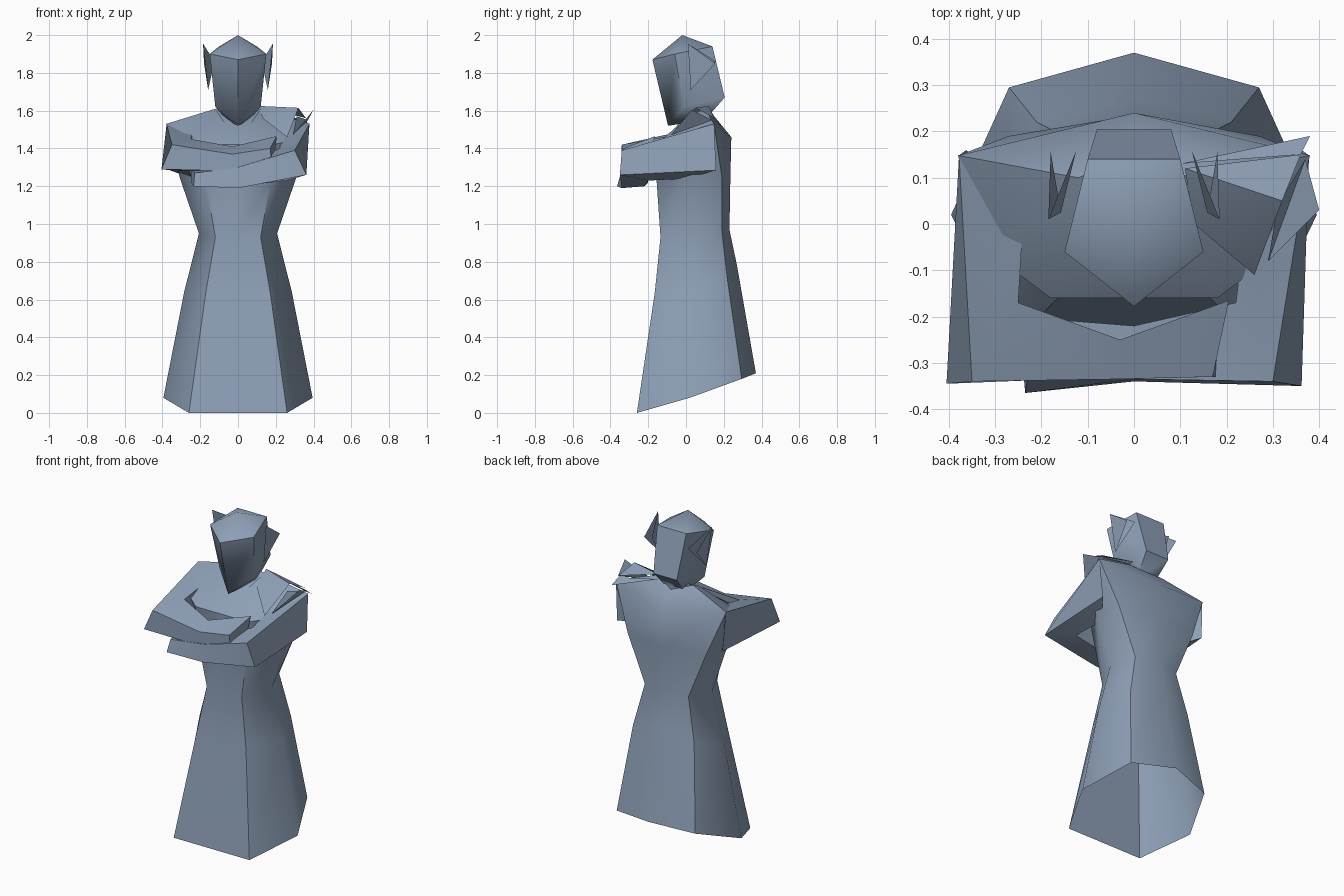
import bpy, bmesh, math

if "Cube" in bpy.data.objects:
    bpy.data.objects.remove(bpy.data.objects["Cube"], do_unlink=True)

COLOR = (0.27, 0.35, 0.47, 1)
slate = bpy.data.materials.new("slate_blue")
slate.use_nodes = True
slate.diffuse_color = COLOR
slate.node_tree.nodes["Principled BSDF"].inputs["Base Color"].default_value = COLOR


def finish(name, bm, angle, fix_normals=True):
    if fix_normals:
        bmesh.ops.recalc_face_normals(bm, faces=bm.faces)
    mesh = bpy.data.meshes.new(name)
    bm.to_mesh(mesh)
    bm.free()
    mesh.materials.append(slate)
    obj = bpy.data.objects.new(name, mesh)
    bpy.context.collection.objects.link(obj)
    bpy.ops.object.select_all(action='DESELECT')
    obj.select_set(True)
    bpy.context.view_layer.objects.active = obj
    bpy.ops.object.shade_smooth_by_angle(angle=math.radians(angle))


def loft(name, rings, cap_start, cap_end, angle):
    """Join rings of equal length with quads."""
    bm = bmesh.new()
    loops = [[bm.verts.new(p) for p in ring] for ring in rings]
    n = len(loops[0])
    for a, b in zip(loops, loops[1:]):
        for i in range(n):
            j = (i + 1) % n
            bm.faces.new((a[i], a[j], b[j], b[i]))
    if cap_start:
        bm.faces.new(loops[0])
    if cap_end:
        bm.faces.new(loops[-1])
    finish(name, bm, angle)


def flip(points):
    return [(-x, y, z) for x, y, z in points]


def mirrored_ring(half):
    """Front centre to back centre along +x, then back along -x."""
    return half + flip(half[-2:0:-1])


def sheet(name, triangles):
    bm = bmesh.new()
    for tri in triangles:
        bm.faces.new([bm.verts.new(p) for p in tri])
    bmesh.ops.remove_doubles(bm, verts=bm.verts, dist=0.001)
    finish(name, bm, 30, False)


# Robe: open slanted hem, waist, chest, shoulder cape and neck
robe = [
    [(0, -.26, 0), (.26, -.26, 0), (.395, .02, .08), (.27, .295, .18), (0, .37, .21)],
    [(0, -.165, .64), (.17, -.165, .64), (.285, .03, .64), (.21, .22, .7), (0, .27, .78)],
    [(0, -.135, .93), (.12, -.135, .93), (.207, .04, .95), (.15, .19, .96), (0, .23, .97)],
    [(0, -.155, 1.22), (.17, -.155, 1.22), (.31, .04, 1.25), (.27, .19, 1.25), (0, .235, 1.25)],
    [(0, -.16, 1.42), (.18, -.16, 1.42), (.34, -.04, 1.45), (.38, .148, 1.53), (0, .24, 1.46)],
    [(0, -.06, 1.5), (.06, -.04, 1.52), (.1, .03, 1.58), (.12, .1, 1.61), (0, .15, 1.57)],
]
loft("robe", [mirrored_ring(h) for h in robe], False, True, 50)

# Folded sleeves: shoulder, elbow, middle of forearm, cuff
shoulder = [(.378, .148, 1.53), (.362, .16, 1.285), (.24, 0, 1.24), (.24, 0, 1.48)]
loft("right_sleeve", [
    flip(shoulder),
    [(-.35, -.34, 1.42), (-.405, -.345, 1.29), (-.26, -.19, 1.28), (-.25, -.17, 1.45)],
    [(-.03, -.335, 1.37), (-.03, -.33, 1.28), (-.03, -.25, 1.28), (-.03, -.25, 1.41)],
    [(.17, -.33, 1.4), (.18, -.33, 1.32), (.19, -.2, 1.33), (.205, -.165, 1.465)],
], True, True, 50)
loft("left_sleeve", [
    shoulder,
    [(.3, -.34, 1.39), (.362, -.35, 1.26), (.26, -.2, 1.23), (.22, -.17, 1.4)],
    [(0, -.335, 1.3), (0, -.34, 1.19), (0, -.22, 1.2), (0, -.22, 1.3)],
    [(-.23, -.335, 1.27), (-.235, -.365, 1.2), (-.25, -.2, 1.22), (-.25, -.2, 1.29)],
], True, True, 50)

# Head: pointed mask-like form wrapped around a few corners
side = [(.15, -.06, 1.9), (.1, .14, 1.94), (.12, -.01, 1.62), (.08, .205, 1.67), (.06, .1, 1.55)]
bm = bmesh.new()
for p in side + flip(side) + [(0, -.02, 2), (0, -.178, 1.87), (0, -.095, 1.52)]:
    bm.verts.new(p)
bmesh.ops.convex_hull(bm, input=bm.verts)
finish("head", bm, 50)

# Ears: two thin leaves sharing one front edge
tip, root = (.185, .01, 1.955), (.158, .025, 1.71)
outer, inner = (.18, .155, 1.85), (.125, .158, 1.86)
for name, turn in (("left_ear", list), ("right_ear", flip)):
    sheet(name, [turn([tip, root, outer]), turn([tip, inner, root])])

# Ragged pauldron on the left shoulder
sheet("left_pauldron", [
    [(.11, .12, 1.625), (.13, 0, 1.56), (.32, .05, 1.615)],
    [(.13, 0, 1.56), (.26, -.11, 1.46), (.32, .05, 1.615)],
    [(.29, -.08, 1.47), (.4, .03, 1.605), (.37, .14, 1.55)],
    [(.29, -.08, 1.47), (.37, .14, 1.55), (.31, .04, 1.57)],
    [(.11, .12, 1.625), (.32, .05, 1.615), (.36, .15, 1.56)],
    [(.1, .13, 1.6), (.36, .15, 1.55), (.38, .19, 1.51)],
])
